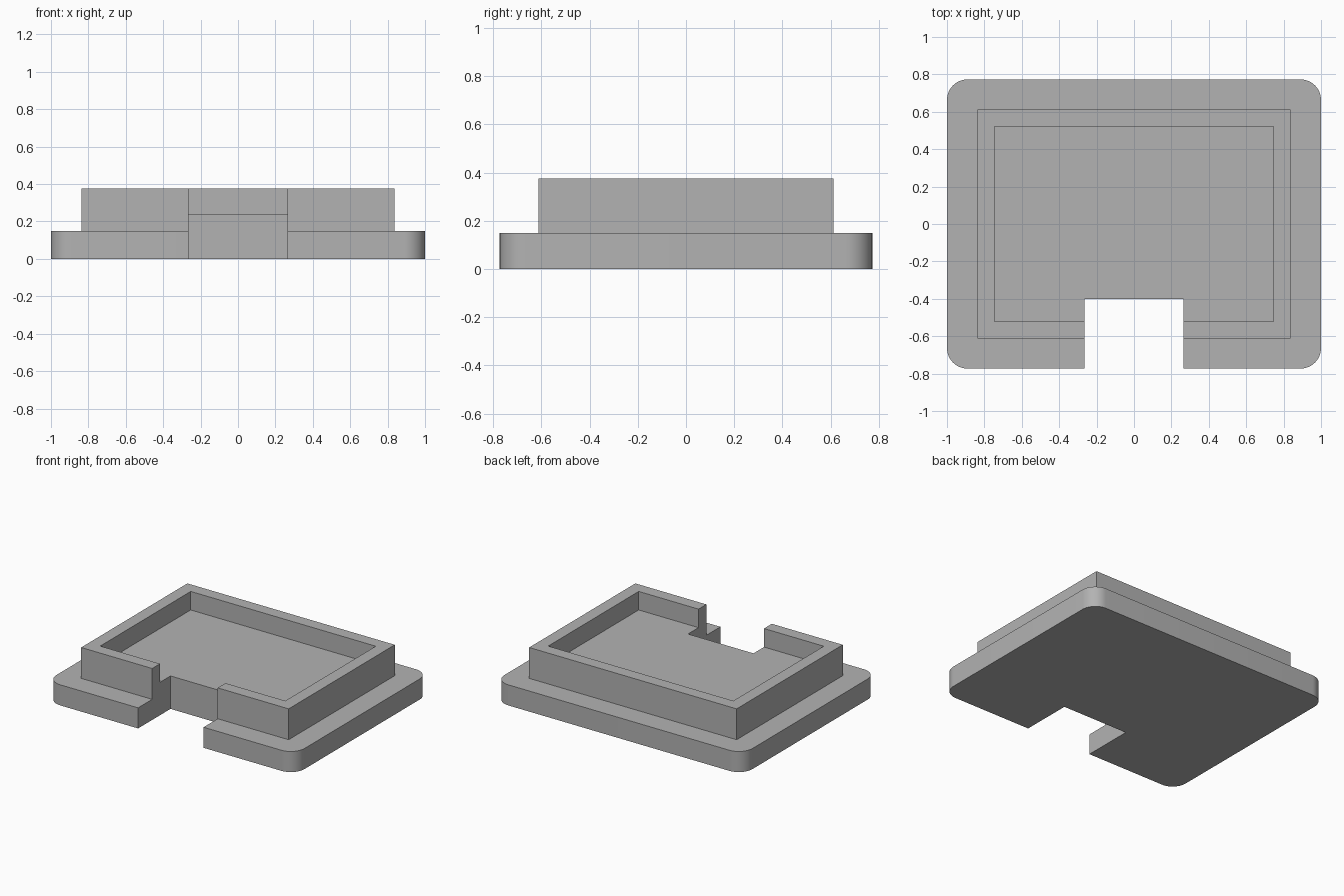
import bpy, bmesh
from math import cos, sin, pi

cube = bpy.data.objects.get("Cube")
if cube:
    bpy.data.objects.remove(cube, do_unlink=True)

grey = bpy.data.materials.new("plain grey")
grey.use_nodes = True
colour = (0.45, 0.45, 0.45, 1)
grey.diffuse_color = colour
grey.node_tree.nodes["Principled BSDF"].inputs["Base Color"].default_value = colour


def prism(name, outline, z0, z1):
    """Extrude a counter-clockwise outline from z0 to z1."""
    bm = bmesh.new()
    face = bm.faces.new([bm.verts.new((x, y, z0)) for x, y in outline])
    top = bmesh.ops.extrude_face_region(bm, geom=[face])["geom"]
    verts = [v for v in top if isinstance(v, bmesh.types.BMVert)]
    bmesh.ops.translate(bm, verts=verts, vec=(0, 0, z1 - z0))
    bmesh.ops.recalc_face_normals(bm, faces=bm.faces)
    mesh = bpy.data.meshes.new(name)
    bm.to_mesh(mesh)
    bm.free()
    mesh.materials.append(grey)
    obj = bpy.data.objects.new(name, mesh)
    bpy.context.collection.objects.link(obj)
    return obj


def rect(x0, x1, y0, y1):
    return [(x0, y0), (x1, y0), (x1, y1), (x0, y1)]


def rounded(hx, hy, r, steps=12):
    points = []
    for i, (sx, sy) in enumerate([(1, 1), (-1, 1), (-1, -1), (1, -1)]):
        for k in range(steps + 1):
            a = (i + k / steps) * pi / 2
            points.append((sx * (hx - r) + r * cos(a), sy * (hy - r) + r * sin(a)))
    return points


# Rounded base flange, raised tray body, and the two cut-outs
tray = prism("tray", rounded(1, 0.773, 0.11), 0, 0.15)
body = prism("body_helper", rect(-0.836, 0.836, -0.611, 0.611), 0.05, 0.375)
pocket = prism("pocket_cutter", rect(-0.746, 0.746, -0.521, 0.521), 0.24, 0.6)
notch = prism("notch_cutter", rect(-0.264, 0.264, -1, -0.4), -0.2, 0.6)

bpy.context.view_layer.objects.active = tray
for helper, operation in [(body, "UNION"), (pocket, "DIFFERENCE"), (notch, "DIFFERENCE")]:
    mod = tray.modifiers.new(helper.name, "BOOLEAN")
    mod.object, mod.operation, mod.solver = helper, operation, "EXACT"
    bpy.ops.object.modifier_apply(modifier=mod.name)
    bpy.data.objects.remove(helper, do_unlink=True)

# Smooth the rounded corners, keep the other edges sharp
bpy.ops.object.select_all(action="DESELECT")
tray.select_set(True)
bpy.ops.object.shade_smooth_by_angle(angle=pi / 6)
